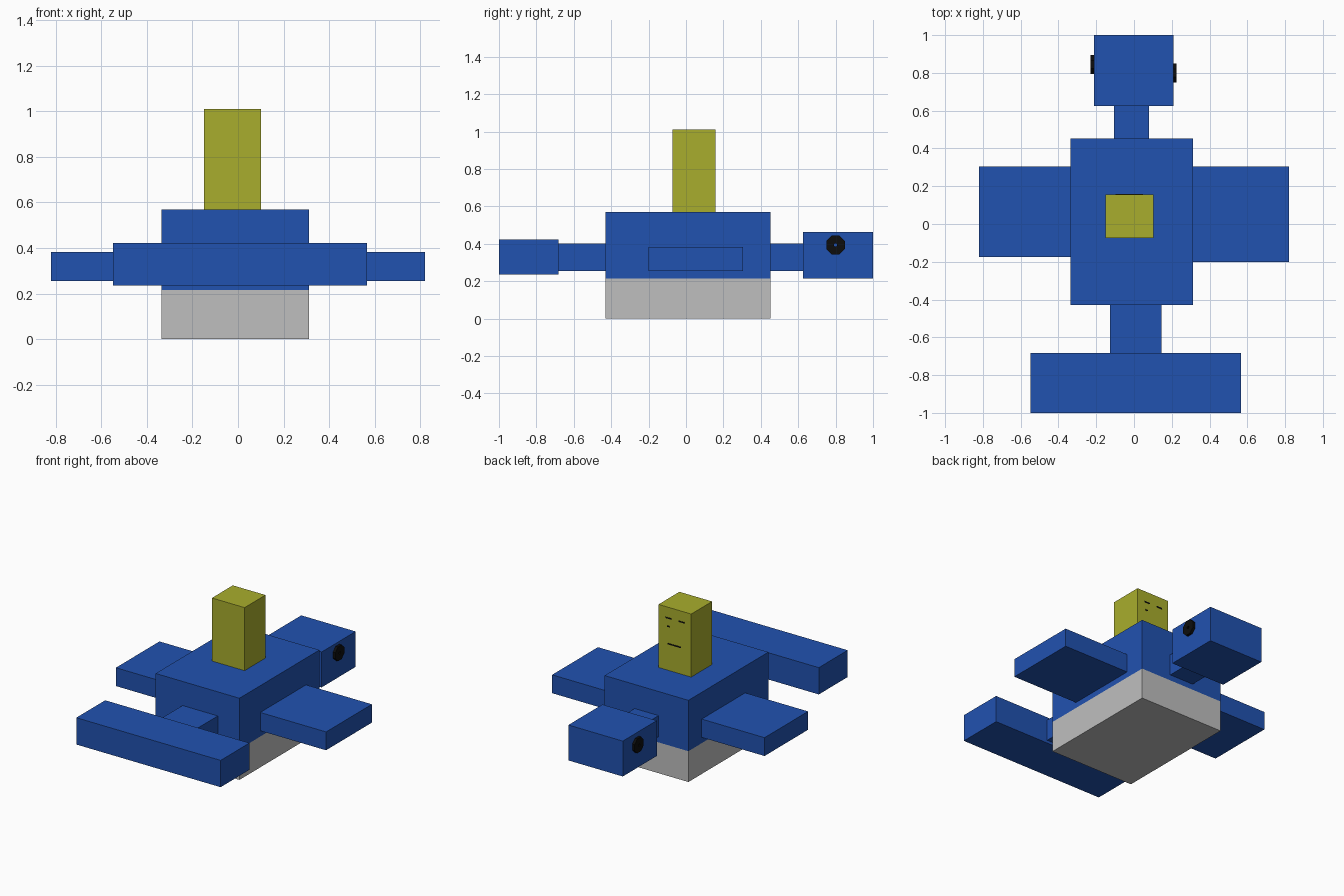
import bpy, bmesh, math
from mathutils import Matrix, Vector

cube = bpy.data.objects.get("Cube")
if cube:
    bpy.data.objects.remove(cube, do_unlink=True)


def material(name, rgb):
    m = bpy.data.materials.new(name)
    m.use_nodes = True
    m.diffuse_color = (*rgb, 1)
    bsdf = next(n for n in m.node_tree.nodes if n.type == 'BSDF_PRINCIPLED')
    bsdf.inputs["Base Color"].default_value = (*rgb, 1)
    return m


BLUE = material("blue", (0.0152, 0.0844, 0.434))
YELLOW = material("olive yellow", (0.397, 0.423, 0.026))
GREY = material("light grey", (0.521, 0.521, 0.521))
BLACK = material("black", (0.004, 0.004, 0.004))


def finish(name, bm, mat):
    bmesh.ops.recalc_face_normals(bm, faces=bm.faces[:])
    me = bpy.data.meshes.new(name)
    bm.to_mesh(me)
    bm.free()
    me.materials.append(mat)
    ob = bpy.data.objects.new(name, me)
    bpy.context.collection.objects.link(ob)
    return ob


def box(name, x, y, z, mat):
    """Box given by its (low, high) range on each axis."""
    bm = bmesh.new()
    centre = Vector([(a + b) / 2 for a, b in (x, y, z)])
    size = Vector([b - a for a, b in (x, y, z)])
    bmesh.ops.create_cube(bm, size=1, matrix=Matrix.LocRotScale(centre, None, size))
    return finish(name, bm, mat)


def ring(name, x, y, z, depth, mat):
    """Flat eight-sided ring facing along x, with a small hole."""
    bm = bmesh.new()
    turn = (Matrix.Translation((x, y, z)) @ Matrix.Rotation(math.pi / 2, 4, 'Y')
            @ Matrix.Rotation(math.pi / 8, 4, 'Z'))
    for r in (0.054, 0.009):
        bmesh.ops.create_circle(bm, segments=8, radius=r, matrix=turn)
    bmesh.ops.bridge_loops(bm, edges=bm.edges[:])
    out = bmesh.ops.extrude_face_region(bm, geom=bm.faces[:])["geom"]
    moved = [g for g in out if isinstance(g, bmesh.types.BMVert)]
    bmesh.ops.translate(bm, verts=moved, vec=(depth, 0, 0))
    return finish(name, bm, mat)


# Main body on a grey base
BODY_X, BODY_Y = (-0.335, 0.312), (-0.43, 0.452)
box("base", BODY_X, BODY_Y, (0, 0.215), GREY)
box("body", BODY_X, BODY_Y, (0.215, 0.57), BLUE)

# Side wings
box("left_wing", (0.312, 0.82), (-0.2, 0.305), (0.255, 0.383), BLUE)
box("right_wing", (-0.82, -0.335), (-0.175, 0.305), (0.255, 0.383), BLUE)

# Front crossbar and its link
box("front_link", (-0.127, 0.145), (-0.682, -0.43), (0.255, 0.402), BLUE)
box("front_bar", (-0.548, 0.566), (-1.0, -0.682), (0.235, 0.422), BLUE)

# Rear block with a ring on each side
box("rear_link", (-0.105, 0.08), (0.452, 0.625), (0.255, 0.402), BLUE)
box("rear_block", (-0.212, 0.208), (0.625, 1.0), (0.215, 0.462), BLUE)
ring("left_ring", 0.207, 0.80, 0.393, 0.019, BLACK)
ring("right_ring", -0.211, 0.845, 0.38, -0.019, BLACK)

# Pillar figure with a small face on its back side
box("pillar", (-0.15, 0.102), (-0.073, 0.157), (0.57, 1.01), YELLOW)
FACE_Y = (0.156, 0.159)
for side, cx in (("left", 0.025), ("right", -0.075)):
    box(side + "_brow", (cx - 0.022, cx + 0.022), FACE_Y, (0.93, 0.939), BLACK)
box("left_eye", (0.018, 0.036), FACE_Y, (0.873, 0.881), BLACK)
box("mouth", (-0.072, 0.032), FACE_Y, (0.751, 0.76), BLACK)
